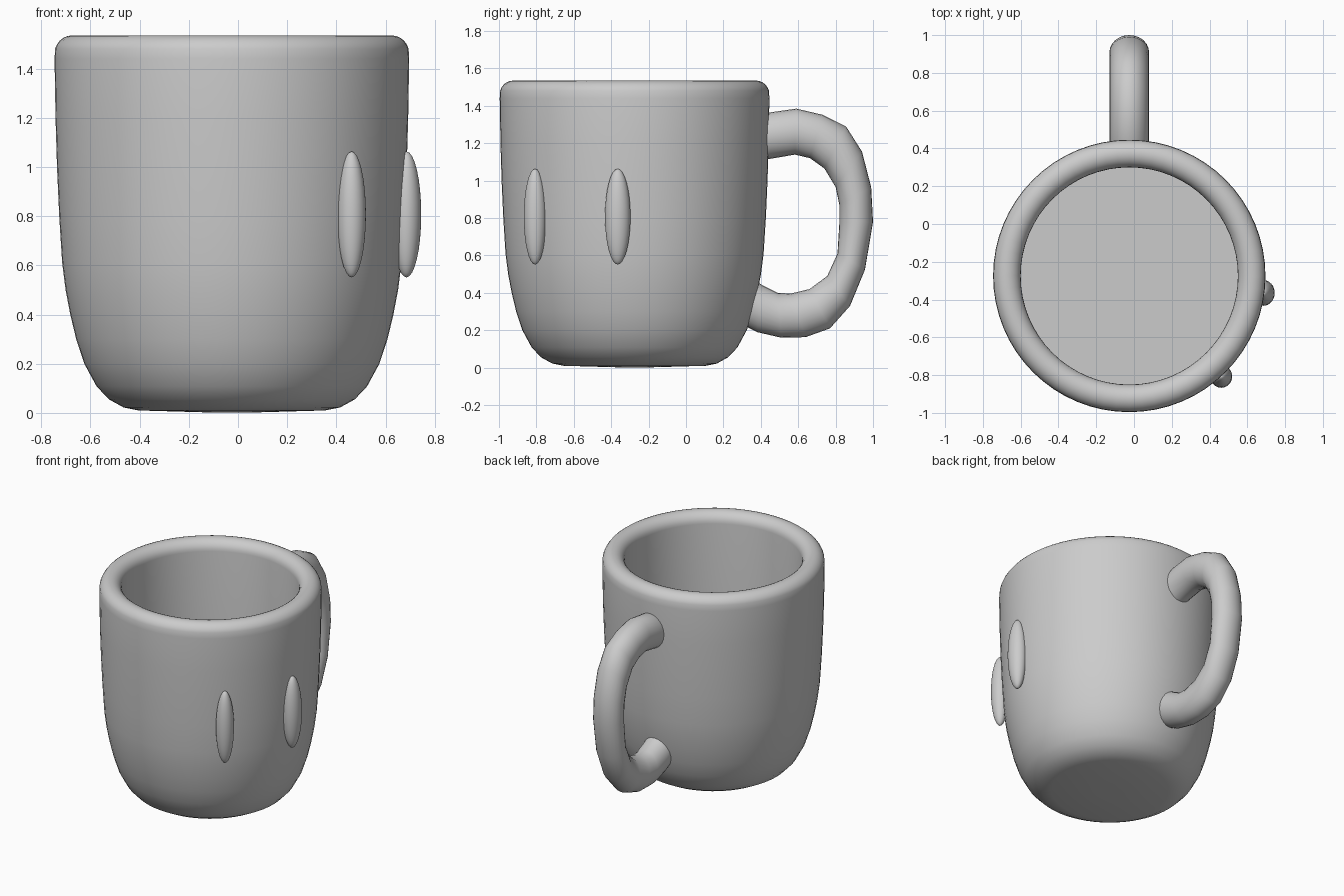
import bpy, bmesh, math
from mathutils import Vector

if "Cube" in bpy.data.objects:
    bpy.data.objects.remove(bpy.data.objects["Cube"])

CX, CY = -0.025, -0.275   # cup axis


def make_object(name, rings, cap_ends, angle=40):
    """Skin a list of closed rings into a smooth mesh object."""
    bm = bmesh.new()
    loops = [[bm.verts.new(p) for p in ring] for ring in rings]
    n = len(loops[0])
    for a, b in zip(loops, loops[1:]):
        for i in range(n):
            j = (i + 1) % n
            bm.faces.new((a[i], a[j], b[j], b[i]))
    if cap_ends:
        bm.faces.new(loops[0])
        bm.faces.new(loops[-1])
    bmesh.ops.recalc_face_normals(bm, faces=bm.faces)
    mesh = bpy.data.meshes.new(name)
    bm.to_mesh(mesh)
    bm.free()
    obj = bpy.data.objects.new(name, mesh)
    bpy.context.collection.objects.link(obj)
    smooth(obj, angle)
    return obj


def smooth(obj, angle):
    bpy.ops.object.select_all(action='DESELECT')
    obj.select_set(True)
    bpy.context.view_layer.objects.active = obj
    bpy.ops.object.shade_smooth_by_angle(angle=math.radians(angle))


# Cup: lathe profile (radius, z) from the underside, over the rim, to the inner floor
profile = [(0.1, 0.002), (0.38, 0.01), (0.44, 0.022), (0.50, 0.055), (0.55, 0.108),
           (0.60, 0.20), (0.633, 0.30), (0.657, 0.40), (0.676, 0.50), (0.69, 0.61),
           (0.702, 0.80), (0.711, 1.0), (0.717, 1.2), (0.721, 1.44)]
for k in range(1, 13):
    a = math.pi * k / 12
    profile.append((0.648 + 0.073 * math.cos(a), 1.462 + 0.073 * math.sin(a)))
profile.append((0.575, 0.20))
SEG = 64
cup_rings = [[(CX + r * math.cos(2 * math.pi * i / SEG),
               CY + r * math.sin(2 * math.pi * i / SEG), z) for i in range(SEG)]
             for r, z in profile]
make_object("cup", cup_rings, True)

# Handle: outer and inner outline points (y, z), swept with an oval section
outline = [((0.36, 1.335), (0.36, 1.08)), ((0.45, 1.365), (0.44, 1.115)),
           ((0.59, 1.385), (0.583, 1.139)), ((0.73, 1.352), (0.663, 1.12)),
           ((0.856, 1.289), (0.74, 1.065)), ((0.941, 1.155), (0.80, 0.965)),
           ((0.99, 0.965), (0.82, 0.87)), ((1.0, 0.78), (0.82, 0.775)),
           ((0.957, 0.524), (0.81, 0.61)), ((0.877, 0.33), (0.755, 0.49)),
           ((0.77, 0.21), (0.66, 0.42)), ((0.64, 0.163), (0.56, 0.396)),
           ((0.51, 0.16), (0.49, 0.40)), ((0.38, 0.19), (0.41, 0.44)),
           ((0.31, 0.225), (0.33, 0.49))]
handle_rings = []
for outer, inner in outline:
    o, i = Vector((CX, *outer)), Vector((CX, *inner))
    mid, half = (o + i) / 2, (o - i) / 2
    handle_rings.append([mid + half * math.cos(t) + Vector((0.105 * math.sin(t), 0, 0))
                         for t in (2 * math.pi * k / 24 for k in range(24))])
make_object("handle", handle_rings, True, 60)

# Two tall oval bumps on the front right of the cup
for name, x, y, rx, ry in (("oval_bump_front", 0.462, -0.807, 0.058, 0.060),
                           ("oval_bump_side", 0.685, -0.365, 0.060, 0.068)):
    bpy.ops.mesh.primitive_uv_sphere_add(segments=32, ring_count=16, radius=1,
                                         location=(x, y, 0.807))
    bump = bpy.context.object
    bump.name = name
    bump.scale = (rx, ry, 0.256)
    smooth(bump, 60)
